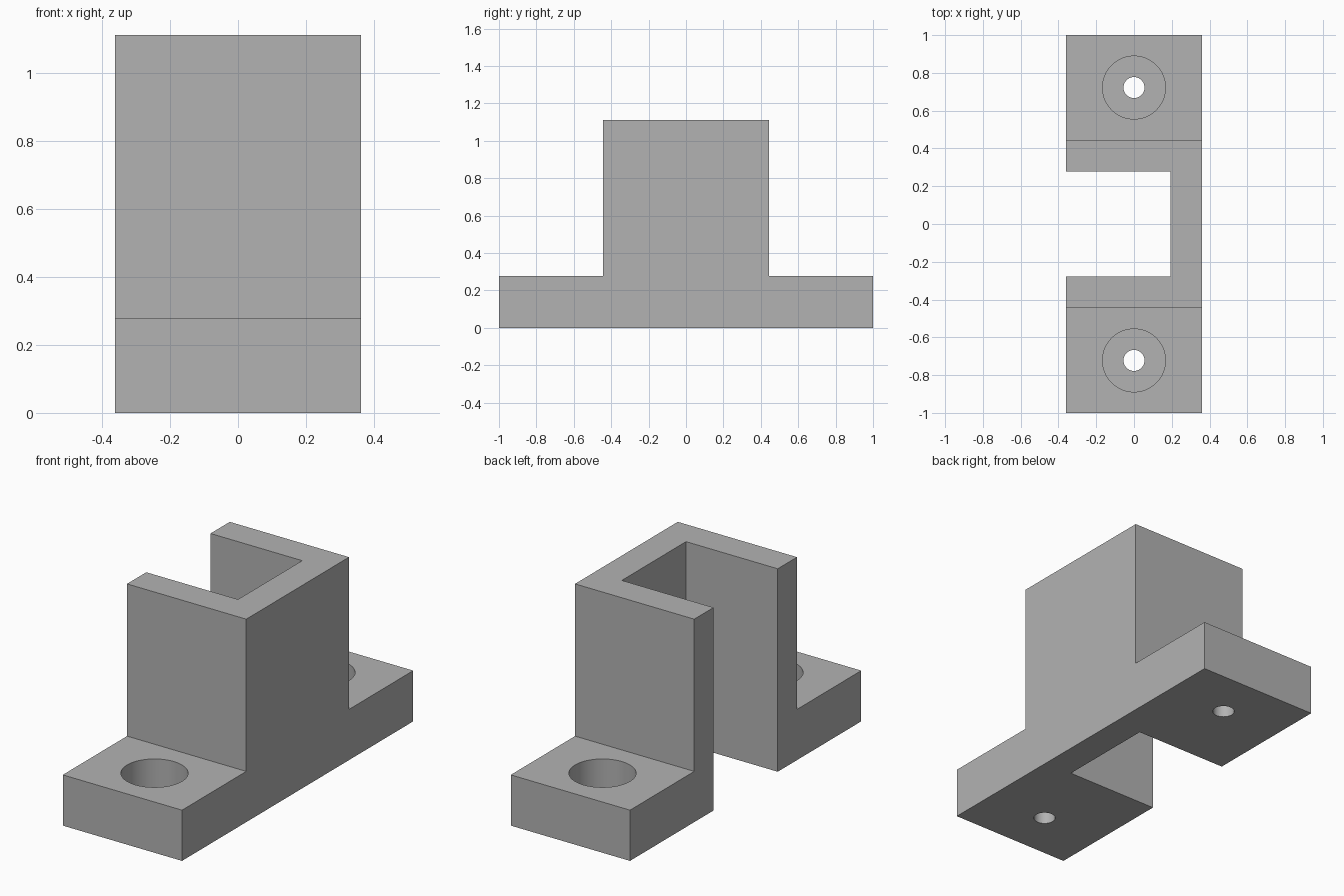
import bpy
import bmesh
from math import radians

cube = bpy.data.objects.get("Cube")
if cube:
    bpy.data.objects.remove(cube, do_unlink=True)

UNIT = 1 / 36          # one design unit
WIDTH = 26 * UNIT      # depth of the bracket along x
BASE = 10 * UNIT       # flange thickness
TOP = 40 * UNIT        # full height
BLOCK = 16 * UNIT      # half length of the raised block
SLOT = 10 * UNIT       # half length of the open slot
WALL = 6 * UNIT        # wall thickness
HOLE_Y = 26 * UNIT     # screw hole position
SEAT_DEPTH = 7 * UNIT  # counterbore depth

grey = bpy.data.materials.new("plain grey")
grey.use_nodes = True
colour = (0.45, 0.45, 0.45, 1)
grey.diffuse_color = colour
grey.node_tree.nodes["Principled BSDF"].inputs["Base Color"].default_value = colour


def cut(target, cutter):
    """Subtract the active cutter from the target, then discard it."""
    mod = target.modifiers.new("cut", 'BOOLEAN')
    mod.operation = 'DIFFERENCE'
    mod.solver = 'EXACT'
    mod.object = cutter
    cutter.hide_render = True
    bpy.context.view_layer.objects.active = target
    bpy.ops.object.modifier_apply(modifier=mod.name)
    bpy.data.objects.remove(cutter, do_unlink=True)


def cylinder_cutter(radius, bottom, top, y):
    bpy.ops.mesh.primitive_cylinder_add(
        vertices=64, radius=radius, depth=top - bottom,
        location=(0, y, (bottom + top) / 2))
    return bpy.context.object


# Bracket body: stepped side profile extruded across the width
half = [(1, 0), (1, BASE), (BLOCK, BASE), (BLOCK, TOP)]
profile = half + [(-y, z) for y, z in reversed(half)]
bm = bmesh.new()
side = bm.faces.new([bm.verts.new((-WIDTH / 2, y, z)) for y, z in profile])
end = bmesh.ops.extrude_face_region(bm, geom=[side])["geom"]
bmesh.ops.translate(bm, vec=(WIDTH, 0, 0),
                    verts=[v for v in end if isinstance(v, bmesh.types.BMVert)])
bmesh.ops.recalc_face_normals(bm, faces=bm.faces)
mesh = bpy.data.meshes.new("mounting_bracket")
bm.to_mesh(mesh)
bm.free()
mesh.materials.append(grey)
bracket = bpy.data.objects.new("mounting_bracket", mesh)
bpy.context.collection.objects.link(bracket)

# Slot through the full height, open on the -x side
bpy.ops.mesh.primitive_cube_add(size=1, location=(-WALL, 0, TOP / 2))
slot = bpy.context.object
slot.scale = (WIDTH, 2 * SLOT, TOP * 2)
bpy.context.view_layer.update()
cut(bracket, slot)

# Counterbored screw holes, one in each flange
for y in (-HOLE_Y, HOLE_Y):
    cut(bracket, cylinder_cutter(6 * UNIT, BASE - SEAT_DEPTH, BASE + WALL, y))
    cut(bracket, cylinder_cutter(2 * UNIT, -WALL, BASE + WALL, y))

# Smooth the bores, keep every edge sharp
bpy.ops.object.select_all(action='DESELECT')
bracket.select_set(True)
bpy.context.view_layer.objects.active = bracket
bpy.ops.object.shade_smooth_by_angle(angle=radians(30))
